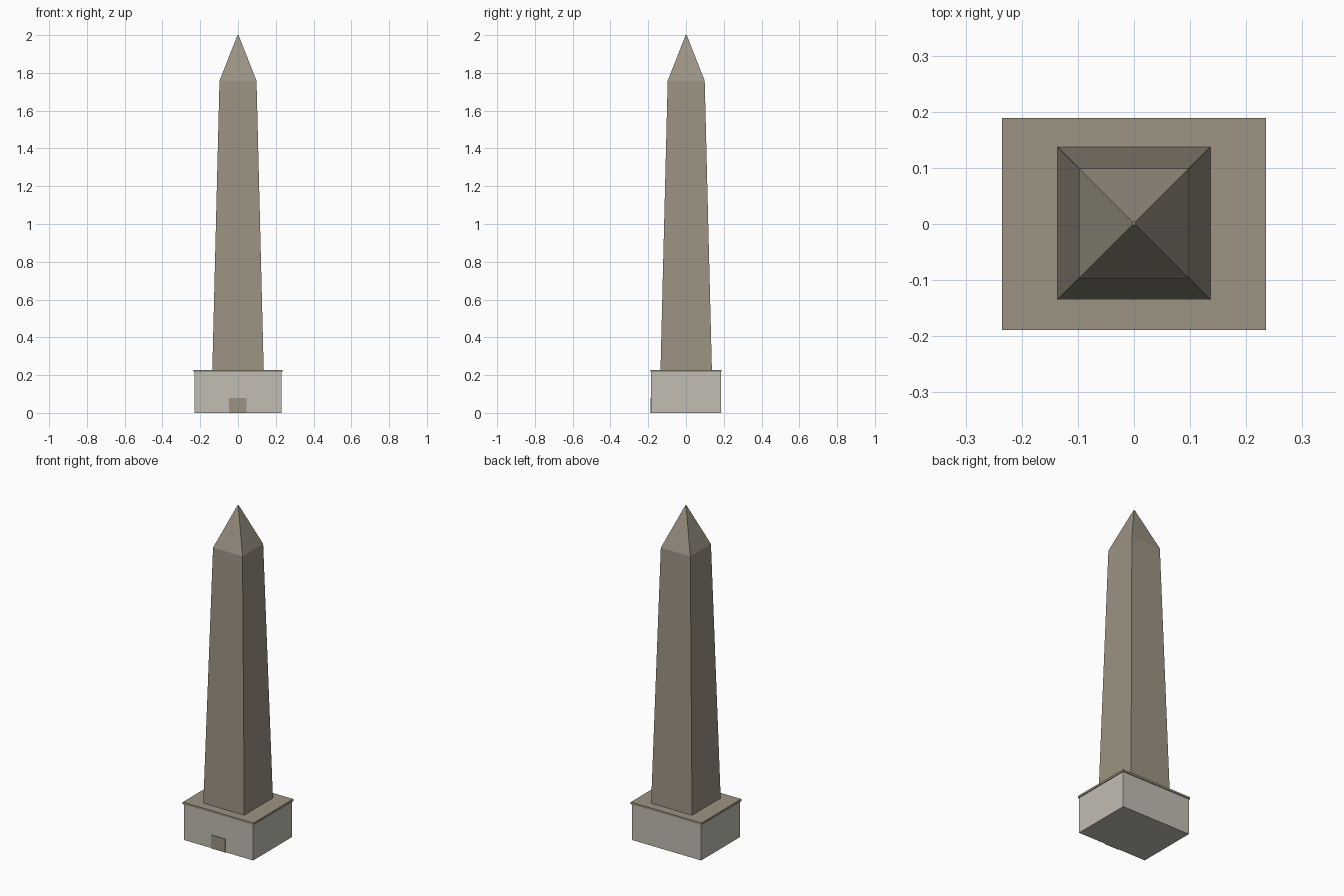
import bpy, bmesh

if "Cube" in bpy.data.objects:
    bpy.data.objects.remove(bpy.data.objects["Cube"])


def material(name, rgb):
    m = bpy.data.materials.new(name)
    m.diffuse_color = (*rgb, 1.0)
    m.use_nodes = True
    m.node_tree.nodes["Principled BSDF"].inputs["Base Color"].default_value = m.diffuse_color
    return m


STONE = material("brown stone", (0.33, 0.29, 0.225))
PALE = material("pale stone", (0.54, 0.51, 0.45))


def stack(name, sections, mat, centre=(0, 0)):
    """Closed solid through rectangular sections (half x, half y, z)."""
    bm = bmesh.new()
    rings = []
    for hx, hy, z in sections:
        rings.append([bm.verts.new((centre[0] + sx * hx, centre[1] + sy * hy, z))
                      for sx, sy in ((-1, -1), (1, -1), (1, 1), (-1, 1))])
    for low, high in zip(rings, rings[1:]):
        for i in range(4):
            j = (i + 1) % 4
            bm.faces.new((low[i], low[j], high[j], high[i]))
    bm.faces.new(rings[0][::-1])
    bm.faces.new(rings[-1])
    bmesh.ops.recalc_face_normals(bm, faces=bm.faces)
    mesh = bpy.data.meshes.new(name)
    bm.to_mesh(mesh)
    bm.free()
    mesh.materials.append(mat)
    ob = bpy.data.objects.new(name, mesh)
    bpy.context.collection.objects.link(ob)
    return ob


# Rectangular base and its thin overhanging slab
stack("base_block", [(0.23, 0.184, 0), (0.23, 0.184, 0.216)], PALE)
stack("base_slab", [(0.235, 0.189, 0.216), (0.235, 0.189, 0.228)], STONE)

# Tapered shaft and pointed top
stack("shaft", [(0.136, 0.136, 0.228), (0.098, 0.098, 1.758)], STONE, (0, 0.001))
stack("pointed_top", [(0.098, 0.098, 1.758), (0.003, 0.003, 2.0)], STONE, (0, 0.001))

# Door plate on the front
stack("door", [(0.047, 0.003, 0), (0.047, 0.003, 0.08)], STONE, (-0.001, -0.185))
